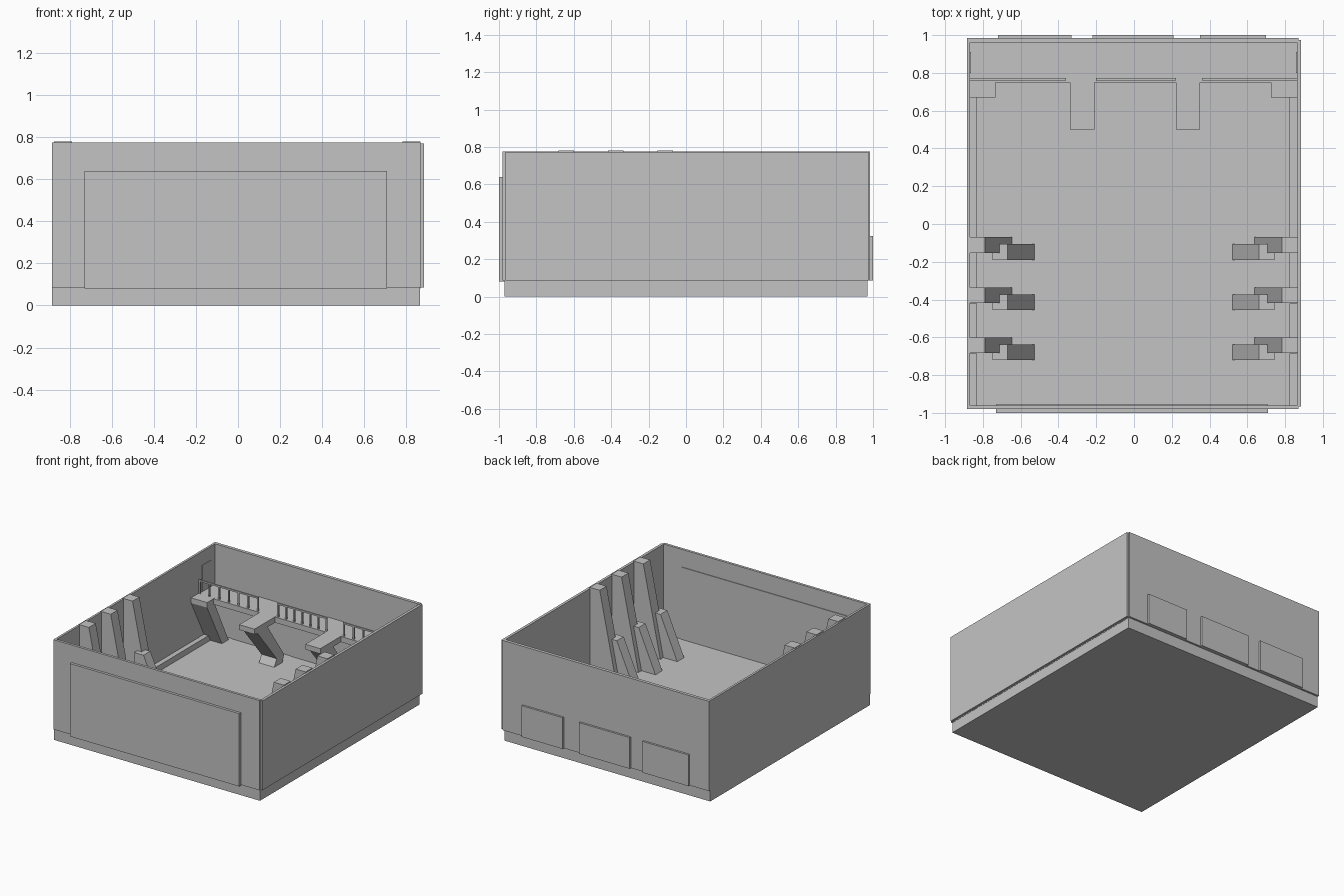
import bpy

if "Cube" in bpy.data.objects:
    bpy.data.objects.remove(bpy.data.objects["Cube"])

# One flat colour for the whole model
grey = bpy.data.materials.new("plain_grey")
grey.diffuse_color = (0.55, 0.55, 0.55, 1)
grey.use_nodes = True
grey.node_tree.nodes["Principled BSDF"].inputs["Base Color"].default_value = grey.diffuse_color

CX = -0.0035  # the interior is mirrored about this x


def add_mesh(name, verts, faces):
    mesh = bpy.data.meshes.new(name)
    mesh.from_pydata(verts, [], faces)
    mesh.materials.append(grey)
    obj = bpy.data.objects.new(name, mesh)
    bpy.context.collection.objects.link(obj)
    bpy.context.view_layer.objects.active = obj
    obj.select_set(True)
    bpy.ops.object.mode_set(mode='EDIT')
    bpy.ops.mesh.select_all(action='SELECT')
    bpy.ops.mesh.normals_make_consistent(inside=False)
    bpy.ops.object.mode_set(mode='OBJECT')
    obj.select_set(False)
    return obj


def prism(name, profile, a, b, axis):
    """Extrude a profile from a to b: axis 'y' takes (x, z), axis 'x' takes (y, z)."""
    n = len(profile)
    if axis == 'y':
        verts = [(u, t, v) for t in (a, b) for u, v in profile]
    else:
        verts = [(t, u, v) for t in (a, b) for u, v in profile]
    faces = [tuple(range(n)), tuple(range(2 * n - 1, n - 1, -1))]
    faces += [(i, (i + 1) % n, (i + 1) % n + n, i + n) for i in range(n)]
    return add_mesh(name, verts, faces)


def box(name, x0, x1, y0, y1, z0, z1):
    return prism(name, [(x0, z0), (x1, z0), (x1, z1), (x0, z1)], y0, y1, 'y')


# Floor slab and four thin walls
box("floor_slab", -0.885, 0.866, -0.97, 0.97, 0, 0.085)
box("front_wall", -0.885, 0.87, -0.98, -0.96, 0.085, 0.775)
box("back_wall", -0.885, 0.87, 0.96, 0.985, 0.085, 0.775)
box("left_wall", -0.885, -0.868, -0.98, 0.98, 0.085, 0.775)
box("right_wall", 0.864, 0.885, -0.965, 0.975, 0.085, 0.772)

# Large front door and three back doors, showing on both wall faces
box("front_door", -0.73, 0.71, -1.0, -0.955, 0.08, 0.64)
for x0, x1 in ((-0.72, -0.33), (-0.22, 0.21), (0.35, 0.70)):
    box("back_door", x0, x1, 0.955, 1.0, 0.085, 0.325)

# Leaning wall ribs with their buttress feet, and kerbs between them
rib_starts = (-0.07, -0.335, -0.60)
kerbs = [(-0.07, 0.96), (-0.335, -0.152), (-0.60, -0.42), (-0.96, -0.685)]
rib = [(-0.875, 0.08), (-0.645, 0.08), (-0.79, 0.78), (-0.875, 0.78)]
foot = [(-0.75, 0.08), (-0.525, 0.08), (-0.67, 0.41), (-0.75, 0.41)]
for side in ("left", "right"):
    def sx(x):
        return x if side == "left" else 2 * CX - x
    for y in rib_starts:
        prism(side + "_rib", [(sx(x), z) for x, z in rib], y - 0.083, y, 'y')
        prism(side + "_rib_foot", [(sx(x), z) for x, z in foot], y - 0.12, y - 0.037, 'y')
    for y0, y1 in kerbs:
        box(side + "_kerb", sx(-0.875), sx(-0.83), y0, y1, 0.08, 0.13)
    # Small side door above the balcony
    box(side + "_balcony_door", sx(-0.875), sx(-0.864), 0.80, 0.91, 0.465, 0.67)
    # Corner bracket under the balcony
    prism(side + "_corner_bracket",
          [(0.67, 0.47), (0.67, 0.43), (0.85, 0.085), (0.93, 0.085), (0.76, 0.43), (0.76, 0.47)],
          sx(-0.872), sx(-0.732), 'x')

# Balcony deck across the back
box("balcony_deck", -0.872, 0.868, 0.75, 0.965, 0.425, 0.468)

# Two long middle brackets: flat head, leaning strut and floor block
for x0, x1 in ((-0.34, -0.21), (0.222, 0.35)):
    prism("middle_bracket",
          [(0.50, 0.47), (0.50, 0.43), (0.54, 0.42), (0.77, 0.14), (0.74, 0.085),
           (0.84, 0.085), (0.86, 0.14), (0.66, 0.425), (0.76, 0.425), (0.76, 0.47)],
          x0, x1, 'x')

# Railing in three lengths
for x0, x1 in ((-0.868, -0.36), (-0.20, 0.222), (0.36, 0.864)):
    box("handrail", x0, x1, 0.76, 0.772, 0.563, 0.575)
    count = 7
    for i in range(count):
        x = x0 + (x1 - x0 - 0.012) * i / (count - 1)
        box("rail_post", x, x + 0.012, 0.761, 0.771, 0.46, 0.565)
